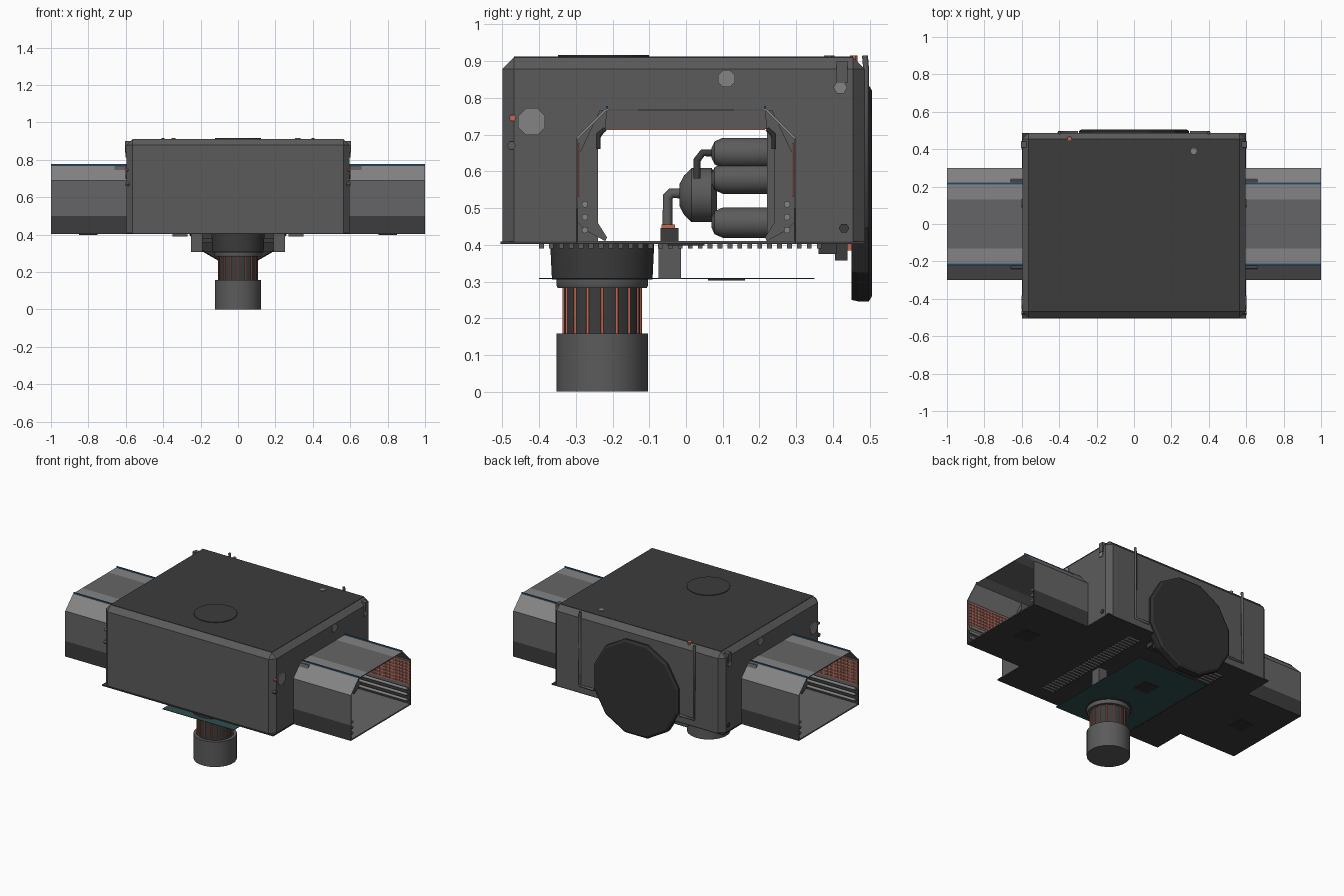
import bpy, bmesh, math
from mathutils import Vector

if "Cube" in bpy.data.objects:
    bpy.data.objects.remove(bpy.data.objects["Cube"])


def material(name, r, g, b):
    m = bpy.data.materials.new(name)
    m.diffuse_color = (r, g, b, 1)
    m.use_nodes = True
    m.node_tree.nodes["Principled BSDF"].inputs["Base Color"].default_value = m.diffuse_color
    return m


BODY = material("body grey", .105, .105, .107)
DARK = material("dark grey", .045, .045, .045)
BLACK = material("near black", .03, .03, .03)
WALL = material("wall grey", .13, .13, .135)
LIGHT = material("light grey", .23, .23, .235)
RED = material("copper red", .55, .14, .09)
TEAL = material("dark teal", .028, .08, .075)
BLUE = material("blue", .02, .11, .25)


def finish(bm, name, mat):
    bmesh.ops.recalc_face_normals(bm, faces=bm.faces)
    me = bpy.data.meshes.new(name)
    bm.to_mesh(me)
    bm.free()
    me.materials.append(mat)
    ob = bpy.data.objects.new(name, me)
    bpy.context.collection.objects.link(ob)
    return ob


def add_box(bm, x0, x1, y0, y1, z0, z1):
    vs = bmesh.ops.create_cube(bm, size=1)["verts"]
    for v in vs:
        v.co = Vector(((x0 + x1) / 2 + v.co.x * (x1 - x0),
                       (y0 + y1) / 2 + v.co.y * (y1 - y0),
                       (z0 + z1) / 2 + v.co.z * (z1 - z0)))


def boxes(name, mat, items):
    bm = bmesh.new()
    for it in items:
        add_box(bm, *it)
    return finish(bm, name, mat)


def prism_x(name, mat, pts, x0, x1):
    """Extrude a (y, z) outline along x."""
    bm = bmesh.new()
    f = bm.faces.new([bm.verts.new((x0, y, z)) for y, z in pts])
    ext = bmesh.ops.extrude_face_region(bm, geom=[f])["geom"]
    for v in ext:
        if isinstance(v, bmesh.types.BMVert):
            v.co.x = x1
    return finish(bm, name, mat)


def lathe(name, mat, pts, centre, axis, n=24, smooth=True):
    """Revolve (radius, height) points around an axis through centre."""
    bm = bmesh.new()
    rot = Vector((0, 0, 1)).rotation_difference(Vector(axis))
    rings = []
    for r, h in pts:
        rings.append([bm.verts.new(Vector(centre) + rot @ Vector((
            r * math.cos(math.tau * (i + .5) / n), r * math.sin(math.tau * (i + .5) / n), h)))
            for i in range(n)])
    for a, b in zip(rings, rings[1:]):
        for i in range(n):
            bm.faces.new((a[i], a[(i + 1) % n], b[(i + 1) % n], b[i]))
    bm.faces.new(rings[0])
    bm.faces.new(rings[-1])
    ob = finish(bm, name, mat)
    if smooth:
        bpy.context.view_layer.objects.active = ob
        ob.select_set(True)
        bpy.ops.object.shade_smooth_by_angle(angle=math.radians(35))
        ob.select_set(False)
    return ob


def tube(name, mat, pts, r):
    cu = bpy.data.curves.new(name, "CURVE")
    cu.dimensions = "3D"
    cu.bevel_depth = r
    cu.bevel_resolution = 2
    cu.use_fill_caps = True
    sp = cu.splines.new("POLY")
    sp.points.add(len(pts) - 1)
    for p, co in zip(sp.points, pts):
        p.co = (*co, 1)
    cu.materials.append(mat)
    ob = bpy.data.objects.new(name, cu)
    bpy.context.collection.objects.link(ob)
    return ob


# Main housing: chamfered box with a passage cut along x
bm = bmesh.new()
add_box(bm, -.597, .597, -.5, .487, .408, .91)
bmesh.ops.bevel(bm, geom=[e for e in bm.edges if max(v.co.z for v in e.verts) > .8],
                offset=.032, segments=1, affect="EDGES")
housing = finish(bm, "housing", BODY)
cutter = boxes("passage_cutter", BODY, [(-.7, .7, -.24, .22, .3, .715)])
cutter.hide_render = True
mod = housing.modifiers.new("passage", "BOOLEAN")
mod.operation, mod.object, mod.solver = "DIFFERENCE", cutter, "EXACT"
bpy.context.view_layer.objects.active = housing
bpy.ops.object.modifier_apply(modifier="passage")
bpy.data.objects.remove(cutter)

boxes("roof_plate", DARK, [(-.565, .565, -.468, .455, .9, .912)])
lathe("roof_hatch", DARK, [(.125, .91), (.125, .916)], (0, -.225, 0), (0, 0, 1))
boxes("under_plate", DARK, [(-.6, .6, -.505, .487, .402, .409)])
boxes("passage_lip", RED, [(s * .597 - .003, s * .597 + .003, -.235, .215, .712, .715) for s in (-1, 1)])
lathe("roof_stud", LIGHT, [(.016, .91), (.016, .915)], (.32, .39, 0), (0, 0, 1), 8, False)
lathe("roof_lamp", RED, [(.011, .88), (.011, .915)], (-.345, .457, 0), (0, 0, 1), 8, False)

for s in (-1, 1):
    # Side studs, lamps and small corner fittings
    for i, (y, z, r, n, m) in enumerate([(-.42, .735, .04, 8, LIGHT), (.11, .852, .025, 8, LIGHT),
                                         (.42, .828, .019, 6, LIGHT), (.43, .445, .014, 6, DARK),
                                         (-.472, .745, .009, 8, RED), (-.475, .67, .012, 6, BODY)]):
        lathe(f"side_stud_{i}", m, [(r, .56), (r, .602)], (0, y, z), (s, 0, 0), n, False)
    boxes("rear_corner_fitting", BODY, [(s * .59 - .015, s * .59 + .015, .41, .44, .84, .9)])

    # Side tunnel: two mirrored walls, slopes and roof, with a floor
    a, b = sorted((s * .59, s))
    for t in (-1, 1):
        def panel(name, mat, y0, z0, y1, z1, th=.006):
            d = Vector((y1 - y0, z1 - z0)).normalized() * th
            ny, nz = -d.y, d.x
            if ny > 0 or nz < 0:
                ny, nz = -ny, -nz
            q = [(y0, z0), (y1, z1), (y1 - ny, z1 - nz), (y0 - ny, z0 - nz)]
            prism_x(name, mat, [(t * y, z) for y, z in q], a, b)
        panel("tunnel_skirt", DARK, -.3, .405, -.3, .5)
        panel("tunnel_wall", WALL, -.3, .5, -.3, .69)
        panel("tunnel_slope", LIGHT, -.3, .69, -.22, .77)
        panel("tunnel_roof_strip", LIGHT, -.22, .77, -.13, .77)
        boxes("tunnel_blue_line", BLUE, [(a, b, t * .215 - .003, t * .215 + .003, .769, .777)])
        # Copper mesh lining and rails on the inner wall
        c, d = sorted((s * .64, s * .995))
        y = t * .291
        boxes("mesh_lining", RED,
              [(c, d, y - .002, y + .002, .53 + i * .02, .537 + i * .02) for i in range(8)] +
              [(c + i * .0232, c + i * .0232 + .006, y - .002, y + .002, .53, .677) for i in range(16)])
        for z in (.44, .475, .51):
            tube("wall_rail", LIGHT, [(c, t * .275, z), (d, t * .275, z)], .009)
        # Angular jamb at the passage mouth
        e, f = sorted((s * .596, s * .66))
        prism_x("passage_jamb", BODY, [(t * p, q) for p, q in [
            (-.215, .765), (-.235, .765), (-.294, .64), (-.294, .46), (-.275, .44), (-.22, .41),
            (-.215, .42), (-.24, .46), (-.24, .68), (-.22, .71)]], e, f)
        tube("jamb_hose", BLACK, [(f, t * .22, .715), (f, t * .238, .7), (f, t * .238, .66)], .006)
    boxes("tunnel_roof", WALL, [(a, b, -.13, .13, .764, .77)])
    boxes("tunnel_floor", WALL, [(a, b, -.3, .3, .406, .41)])
    boxes("tunnel_underside", DARK, [(a, b, -.3, .3, .402, .406)])
    boxes("floor_socket", BLACK, [(s * .8 - .05, s * .8 + .05, -.05, .05, .398, .402)])

    # Corrugated strip and hanger under the floor
    boxes("corrugated_strip", BODY, [(s * .31 - .04, s * .31 + .04, -.4 + i * .027, -.387 + i * .027,
                                      .39, .403) for i in range(29)])
    boxes("plate_hanger", BODY, [(s * .22 - .03, s * .22 + .03, -.075, -.013, .308, .404)])
    boxes("rear_hanger", DARK, [(s * .17 - .04, s * .17 + .04, .36, .41, .375, .404),
                                (s * .17 - .03, s * .17 + .03, .405, .44, .357, .404)])
    boxes("rear_hanger_cable", RED, [(s * .17 - .01, s * .17 + .01, .44, .452, .385, .404)])
    # Rear drain pipes
    tube("rear_pipe", BODY, [(s * .4, .487, .915), (s * .4, .49, .88), (s * .4, .49, .45),
                             (s * .3, .49, .45)], .008)

# Hanging teal plate
boxes("teal_plate", TEAL, [(-.25, .25, -.4, .35, .307, .31)])
boxes("plate_socket", BLACK, [(-.05, .05, .06, .16, .303, .307)])

# Large rear dish
lathe("rear_dish", BLACK, [(.3, .45), (.305, .47), (.305, .497), (.29, .506)], (0, 0, .54), (0, 1, 0), 12, False)

# Front pillar with copper stripes
P = (0, -.228, 0)
lathe("pillar_foot", BODY, [(.125, 0), (.125, .158)], P, (0, 0, 1))
lathe("pillar_core", DARK, [(.104, .15), (.104, .29)], P, (0, 0, 1))
lathe("pillar_ring", BODY, [(.122, .282), (.126, .29), (.126, .306)], P, (0, 0, 1))
lathe("pillar_collar", DARK, [(.138, .305), (.143, .408)], P, (0, 0, 1))
for i in range(16):
    ang = math.tau * i / 16
    tube("pillar_stripe", RED, [(.104 * math.cos(ang), P[1] + .104 * math.sin(ang), z) for z in (.158, .284)], .004)

# Machinery inside the passage: tanks, manifold and pipes
for x in (-.085, 0, .085):
    for z in (.46, .58, .65):
        lathe("tank", BODY, [(.015, .07), (.032, .078), (.042, .1), (.042, .222)], (x, 0, z), (0, 1, 0), 16)
    tube("tank_pipe", DARK, [(x, .03, .58), (x, .03, .63), (x, .045, .65), (x, .08, .65)], .01)
lathe("manifold", BODY, [(.03, -.018), (.055, -.005), (.075, .015), (.075, .07), (.05, .085)],
      (0, 0, .535), (0, 1, 0), 16)
tube("feed_pipe", BODY, [(0, -.01, .54), (0, -.04, .54), (0, -.05, .53), (0, -.05, .405)], .014)
boxes("feed_base", DARK, [(-.03, .03, -.07, -.02, .408, .445)])
boxes("feed_band", RED, [(-.018, .018, -.066, -.03, .445, .455)])
